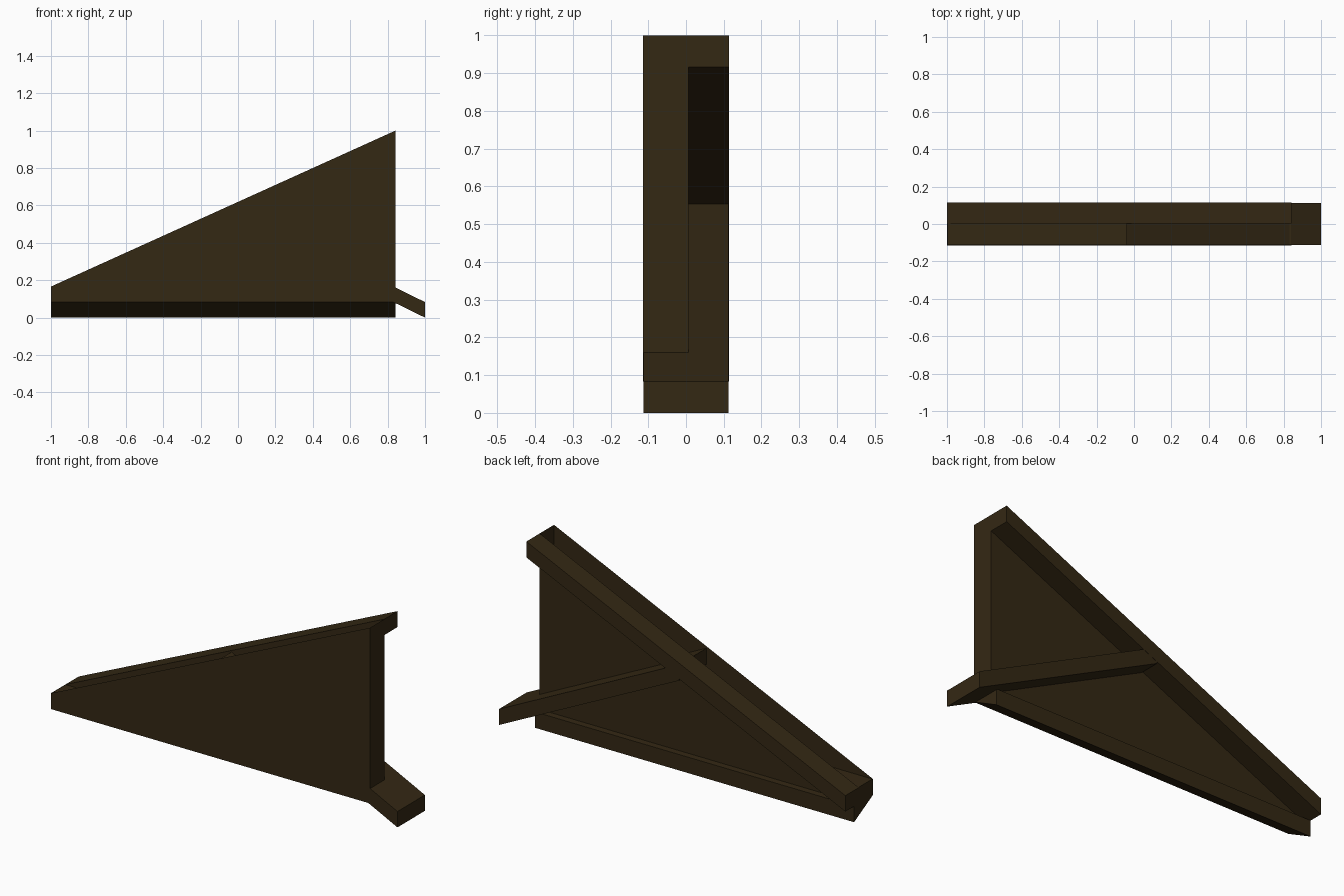
import bpy
import bmesh

cube = bpy.data.objects.get("Cube")
if cube:
    bpy.data.objects.remove(cube, do_unlink=True)

# Main dimensions
LEFT, RIGHT, TIP = -1.0, 0.842, 1.0
FRONT, MID, BACK = -0.114, 0.006, 0.114
BEAM = 0.083                      # vertical thickness of every beam
LOW, HIGH = 2 * BEAM, 1.0         # sloping top edge at each end
BRACE_SLOPE = 0.49

wood = bpy.data.materials.new("dark_brown_wood")
wood.use_nodes = True
colour = (0.034, 0.021, 0.0068, 1)
wood.diffuse_color = colour
wood.node_tree.nodes["Principled BSDF"].inputs["Base Color"].default_value = colour


def prism(name, profile, axis, start, end, open_side=None):
    """Extrude a profile: axis 'y' takes (x, z) points, axis 'x' takes (y, z)."""
    bm = bmesh.new()

    def ring(d):
        return [bm.verts.new((a, d, z) if axis == "y" else (d, a, z))
                for a, z in profile]

    r0, r1 = ring(start), ring(end)
    bm.faces.new(r0)
    bm.faces.new(r1[::-1])
    n = len(profile)
    sides = [bm.faces.new((r0[i], r1[i], r1[(i + 1) % n], r0[(i + 1) % n]))
             for i in range(n)]
    bmesh.ops.recalc_face_normals(bm, faces=bm.faces[:])
    if open_side is not None:
        bmesh.ops.delete(bm, geom=[sides[open_side]], context="FACES_ONLY")
    mesh = bpy.data.meshes.new(name)
    bm.to_mesh(mesh)
    bm.free()
    obj = bpy.data.objects.new(name, mesh)
    mesh.materials.append(wood)
    bpy.context.scene.collection.objects.link(obj)
    return obj


# Hollow triangular panel, open along its sloping top
prism("panel", [(LEFT, BEAM), (RIGHT, BEAM), (RIGHT, HIGH), (LEFT, LOW)],
      "y", FRONT, MID, open_side=2)

# Solid floor inside the hollow panel
prism("panel_floor", [(LEFT + 0.002, BEAM + 0.002), (RIGHT - 0.002, BEAM + 0.002),
                      (RIGHT - 0.002, LOW), (LEFT + 0.002, LOW)],
      "y", FRONT + 0.002, MID - 0.002)

# Sloping rafter along the back of the panel
prism("rafter", [(LEFT, LOW - BEAM), (RIGHT, HIGH - BEAM), (RIGHT, HIGH), (LEFT, LOW)],
      "y", MID - 0.002, BACK)

# Rail under the panel, cut away at its lower front
prism("base_rail", [(FRONT, BEAM), (0.042, 0), (0.042, BEAM)], "x", LEFT, RIGHT)

# Diagonal brace, running through the panel up to the rafter
inner = -0.04
rise = BRACE_SLOPE * (TIP - inner)
prism("brace", [(TIP, 0), (TIP, BEAM), (inner, BEAM + rise), (inner, rise)],
      "y", FRONT + 0.001, BACK - 0.001)
